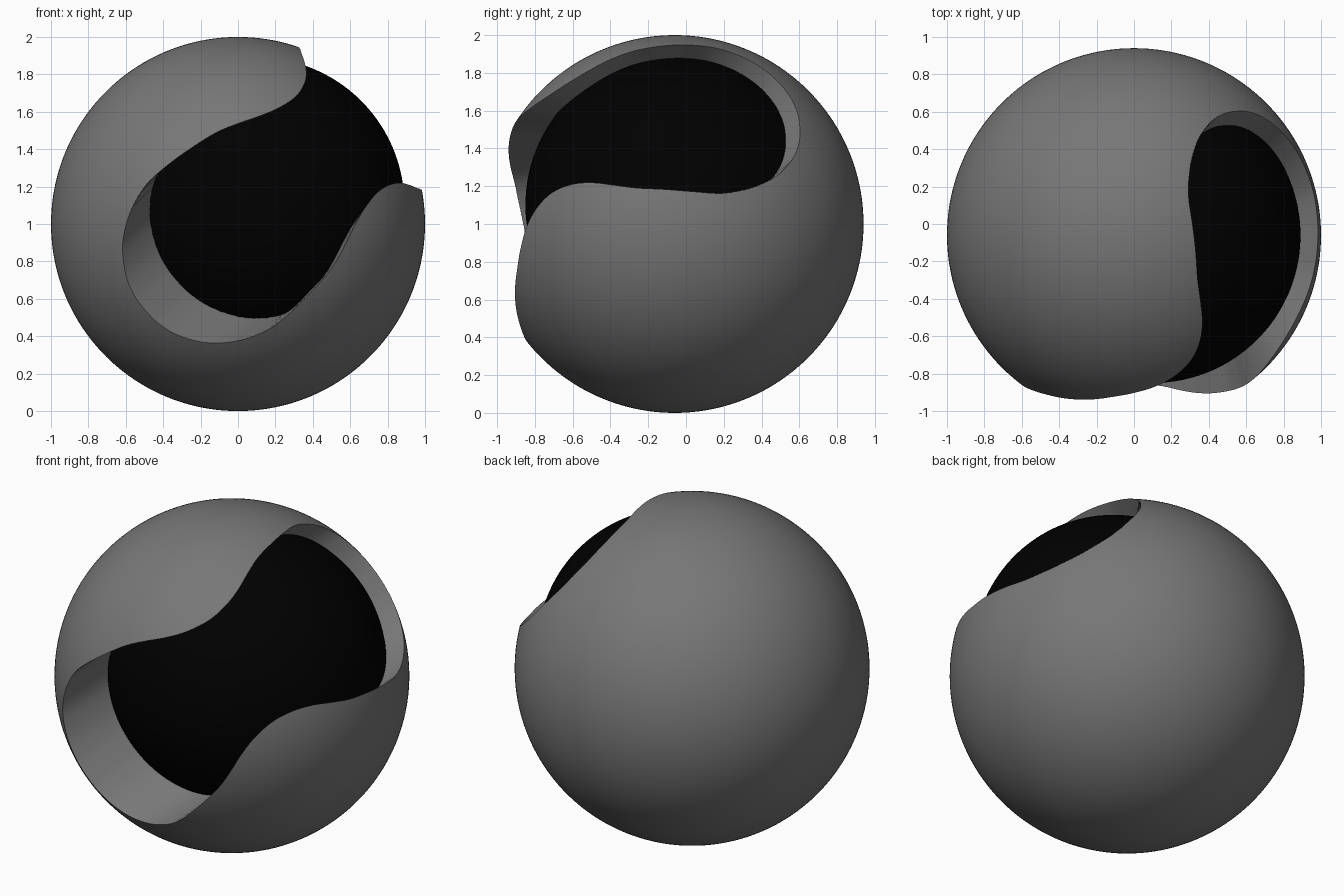
import bpy, bmesh
from math import sin, cos, radians
from mathutils import Vector

if "Cube" in bpy.data.objects:
    bpy.data.objects.remove(bpy.data.objects["Cube"])

CENTRE = Vector((0, -0.06, 1))

# Frame of the opening: w faces out of it, u runs along it, v across it
w = Vector((0.612, -0.612, 0.5)).normalized()
right = Vector((1, 1, 0)).normalized()
up = w.cross(right).normalized()
a = radians(29)
u = right * cos(a) + up * sin(a)
v = up * cos(a) - right * sin(a)
SHIFT = -6.5

# Half outline of the peanut opening: (angle along, half width)
HALF = [(0, .338), (8, .354), (15, .388), (22, .433), (30, .475), (40, .501), (50, .513),
        (59, .508), (67, .468), (73, .41), (78, .33), (82, .21), (83.7, .1), (84, .02)]
outline = [(-p, h) for p, h in reversed(HALF[1:])] + HALF


def smooth(points, steps=5):
    """Catmull-Rom curve through 2D points."""
    pts = [Vector(p) for p in points]
    pts = [pts[0]] + pts + [pts[-1]]
    out = []
    for p0, p1, p2, p3 in zip(pts, pts[1:], pts[2:], pts[3:]):
        for i in range(steps):
            t = i / steps
            out.append(0.5 * (2 * p1 + (p2 - p0) * t + (2 * p0 - 5 * p1 + 4 * p2 - p3) * t * t
                              + (3 * p1 - p0 - 3 * p2 + p3) * t ** 3))
    return out + [pts[-1]]


def material(ob, name, value):
    mat = bpy.data.materials.new(name)
    mat.diffuse_color = (value, value, value, 1)
    mat.use_nodes = True
    mat.node_tree.nodes["Principled BSDF"].inputs["Base Color"].default_value = mat.diffuse_color
    ob.data.materials.append(mat)


def ball(name, location, radius):
    bpy.ops.mesh.primitive_ico_sphere_add(subdivisions=6, radius=radius, location=location)
    ob = bpy.context.object
    ob.name = name
    bpy.ops.object.shade_smooth()
    return ob


# Cutter: the outline swept around the ball, flared at the ends, undercut at the waist
bm = bmesh.new()
rows = []
for ang, half in smooth(outline):
    flare = (3.5 if ang < 0 else 1.5) * ang / 84
    waist = cos(radians(ang * 2)) ** 2 if abs(ang) < 45 else 0
    row = []
    for rho, s in ((.4, -1), (.4, 1), (1.2, 1), (1.2, -1)):
        phi = radians(ang + SHIFT + flare * (-1.2 if rho < 1 else 1.5))
        width = half + waist * (.1 if rho < 1 else -.05)
        row.append(bm.verts.new(CENTRE + (u * sin(phi) + w * cos(phi)) * rho + v * s * width))
    rows.append(row)
for r0, r1 in zip(rows, rows[1:]):
    for i in range(4):
        j = (i + 1) % 4
        bm.faces.new((r0[i], r0[j], r1[j], r1[i]))
bm.faces.new(rows[0])
bm.faces.new(rows[-1])
bmesh.ops.recalc_face_normals(bm, faces=bm.faces)
mesh = bpy.data.meshes.new("opening_cutter")
bm.to_mesh(mesh)
bm.free()
cutter = bpy.data.objects.new("opening_cutter", mesh)
bpy.context.collection.objects.link(cutter)
cutter.hide_render = True

# Outer shell with the peanut-shaped opening
shell = ball("outer_shell", CENTRE, 1.0)
material(shell, "dark_grey", 0.185)
mod = shell.modifiers.new("opening", 'BOOLEAN')
mod.operation = 'DIFFERENCE'
mod.solver = 'EXACT'
mod.object = cutter
bpy.ops.object.modifier_apply(modifier=mod.name)
bpy.ops.object.shade_smooth_by_angle(angle=radians(30))
bpy.data.objects.remove(cutter)

# Black inner ball, set off towards the upper right
core = ball("inner_ball", CENTRE + Vector((0.1, 0, 0.1)), 0.79)
material(core, "black", 0.0)
